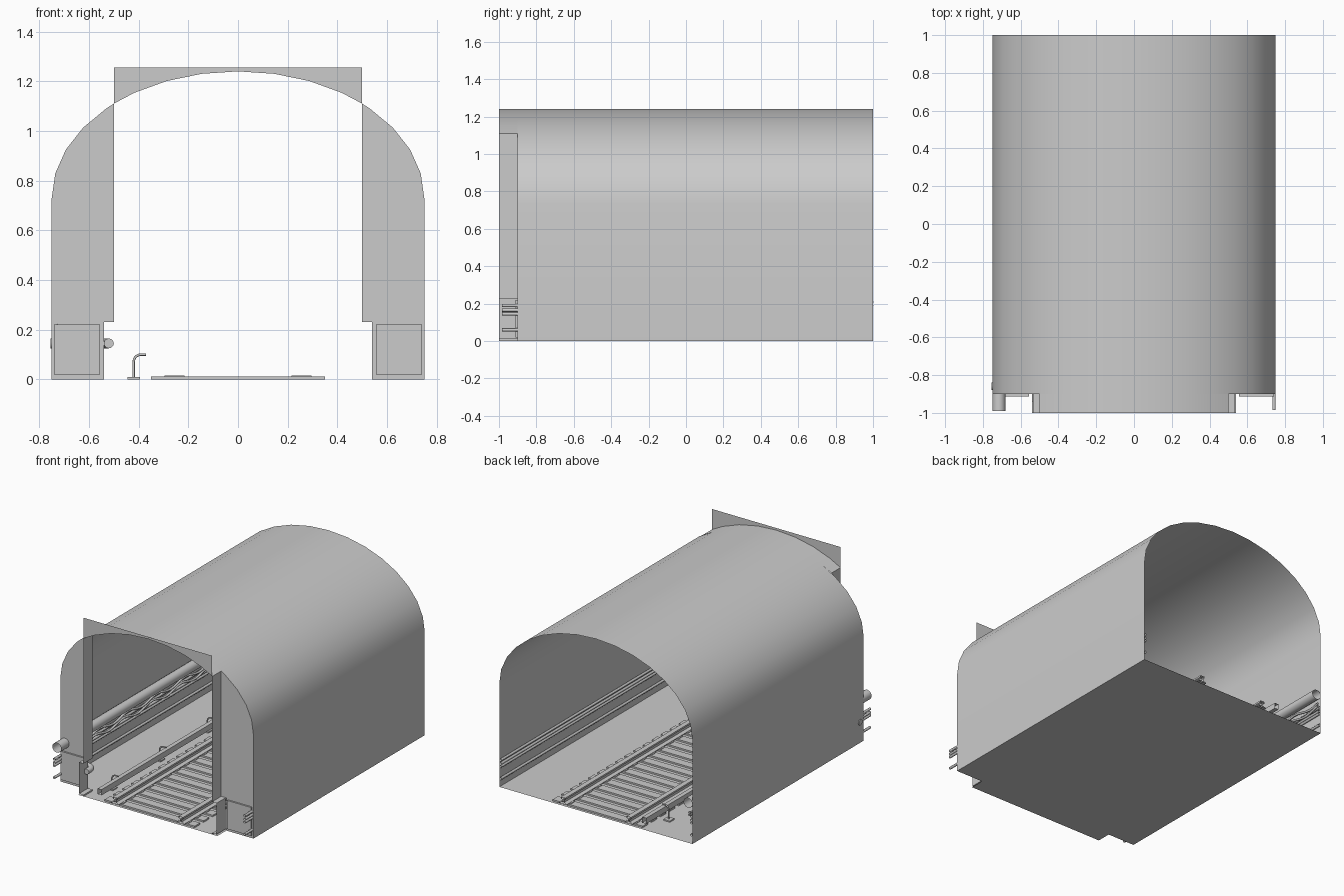
import bpy, bmesh, math
from mathutils import Vector

if "Cube" in bpy.data.objects:
    bpy.data.objects.remove(bpy.data.objects["Cube"])

A, B, ZC, SEG = 0.75, 0.51, 0.73, 16   # vault ellipse


def make(name, faces, smooth=False):
    """Mesh object from a list of polygons given as point lists."""
    bm = bmesh.new()
    for f in faces:
        bm.faces.new([bm.verts.new(p) for p in f])
    bmesh.ops.remove_doubles(bm, verts=bm.verts, dist=1e-5)
    me = bpy.data.meshes.new(name)
    bm.to_mesh(me)
    bm.free()
    ob = bpy.data.objects.new(name, me)
    bpy.context.collection.objects.link(ob)
    if smooth:
        bpy.ops.object.select_all(action='DESELECT')
        ob.select_set(True)
        bpy.context.view_layer.objects.active = ob
        bpy.ops.object.shade_smooth_by_angle(angle=math.radians(40))
    return ob


def strip(profile, y0, y1, closed=False):
    """Quads sweeping an x-z profile along y."""
    pts = profile + profile[:1] if closed else profile
    return [[(a[0], y0, a[1]), (b[0], y0, b[1]), (b[0], y1, b[1]), (a[0], y1, a[1])]
            for a, b in zip(pts, pts[1:])]


def box(x0, x1, y0, y1, z0, z1):
    p = [(x0, z0), (x1, z0), (x1, z1), (x0, z1)]
    return strip(p, y0, y1, True) + [[(x, y, z) for x, z in p] for y in (y0, y1)]


def tube(name, pts, r, sides=8, caps=False):
    cu = bpy.data.curves.new(name, 'CURVE')
    cu.dimensions = '3D'
    cu.bevel_depth = r
    cu.bevel_resolution = sides // 2 - 2
    cu.use_fill_caps = caps
    sp = cu.splines.new('POLY')
    sp.points.add(len(pts) - 1)
    for p, co in zip(sp.points, pts):
        p.co = (*co, 1)
    sp.use_smooth = True
    ob = bpy.data.objects.new(name, cu)
    bpy.context.collection.objects.link(ob)
    return ob


def arch(x):
    return ZC + B * math.sqrt(max(0, 1 - (x / A) ** 2))


# vault shell: full arch behind the portal, centre of the arch reaching the front
vault = [(A * math.cos(math.pi * i / SEG), ZC + B * math.sin(math.pi * i / SEG))
         for i in range(SEG + 1)]
make('tunnel_shell', strip([(A, 0)] + vault + [(-A, 0)], -0.9, 1), True)
crown = [(0.5, arch(0.5))] + [p for p in vault if abs(p[0]) < 0.5] + [(-0.5, arch(0.5))]
make('portal_vault', strip(crown, -1, -0.9), True)

# flat headwall above the portal arch
make('portal_headwall', [[(a[0], -1, a[1]), (b[0], -1, b[1]), (b[0], -1, 1.255), (a[0], -1, 1.255)]
                         for a, b in zip(crown, crown[1:])])

# ground slab with notched front corners
make('floor', [[(-A, -0.9, 0), (A, -0.9, 0), (A, 1, 0), (-A, 1, 0)],
               [(-0.54, -1, 0), (0.54, -1, 0), (0.54, -0.9, 0), (-0.54, -0.9, 0)]])

# portal cheeks, jambs and service hatches on both sides
for s, side in ((-1, 'left'), (1, 'right')):
    outer = [(s * p[0], p[1]) for p in vault if p[0] > 0.5]
    cheek = [(s * 0.5, 0.23), (s * 0.54, 0.23), (s * 0.54, 0), (s * A, 0)] + outer + [(s * 0.5, arch(0.5))]
    make(side + '_portal_cheek', [[(x, -0.9, z) for x, z in cheek]])
    make(side + '_portal_jamb', strip([(s * 0.5, arch(0.5)), (s * 0.5, 0.23), (s * 0.535, 0.23),
                                       (s * 0.535, 0.01), (s * 0.5, 0.01), (s * 0.5, 0)], -1, -0.9))
    a, b = sorted((s * 0.555, s * 0.74))
    make(side + '_service_hatch', box(a, b, -0.912, -0.9, 0.02, 0.22))

# sleepers
faces = []
for i in range(20):
    y = -0.95 + i * 0.1
    faces += box(-0.35, 0.35, y - 0.03, y + 0.03, 0, 0.011)
make('sleepers', faces)

# running rails with tie plates
half = [(0.03, 0.012), (0.03, 0.017), (0.006, 0.023), (0.006, 0.042), (0.017, 0.046), (0.017, 0.058)]
rail = half + [(-x, z) for x, z in reversed(half)]
for s, side in ((-1, 'left'), (1, 'right')):
    make(side + '_rail', strip([(s * 0.255 + x, z) for x, z in rail], -1, 1, True))
    plates = []
    for i in range(20):
        y = -0.95 + i * 0.1
        plates += box(s * 0.255 - 0.04, s * 0.255 + 0.04, y - 0.018, y + 0.018, 0.011, 0.015)
    make(side + '_tie_plates', plates)

# power rail held below curved brackets
make('power_rail', strip([(-0.39, 0.045), (-0.36, 0.045), (-0.36, 0.085), (-0.39, 0.085)], -1, 1, True))
for i in range(4):
    y = -0.8 + i * 0.53
    make('bracket_foot', box(-0.445, -0.395, y - 0.025, y + 0.025, 0, 0.009))
    bend = [(-0.39 - 0.03 * math.cos(t * math.pi / 10), y, 0.07 + 0.03 * math.sin(t * math.pi / 10))
            for t in range(6)]
    tube('bracket_arm', [(-0.42, y, 0.005)] + bend + [(-0.37, y, 0.1)], 0.005, 8, True)

# straight wall cables on both sides
for s, side in ((-1, 'left'), (1, 'right')):
    for z in (0.19, 0.165, 0.145, 0.06):
        tube(side + '_wall_cable', [(s * 0.741, -0.985, z), (s * 0.741, 1, z)], 0.009)

# large service pipe and slack cables on the left wall
tube('service_pipe', [(-0.715, -0.99, 0.28), (-0.715, 1, 0.28)], 0.034, 16)
for k in range(2):
    slack = [(-0.725, -0.9 + 1.9 * i / 48,
              0.215 - 0.03 * k + 0.014 * math.sin(i * math.pi / 4 + k)) for i in range(49)]
    tube('slack_cable', slack, 0.008)

# cross pipe with elbow behind the left hatch
bend = [(-0.56 + 0.04 * math.sin(t * math.pi / 10), -0.86 - 0.04 * (1 - math.cos(t * math.pi / 10)), 0.145)
        for t in range(6)]
tube('drain_elbow', [(-0.755, -0.86, 0.145)] + bend + [(-0.52, -0.94, 0.145)], 0.02, 12, True)
